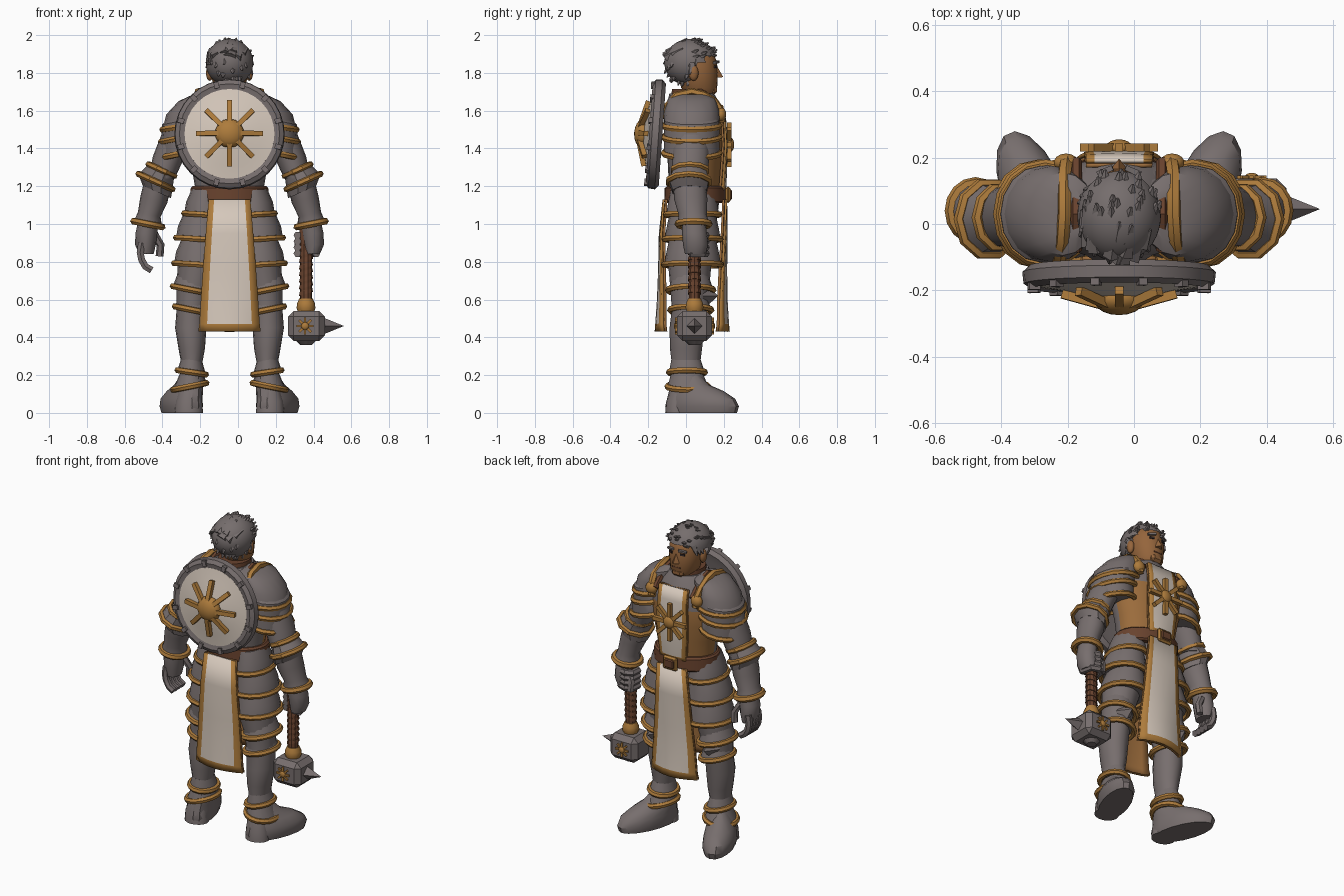
import bpy, bmesh, random
from math import sin, cos, pi, radians
from mathutils import Matrix, Vector

cube = bpy.data.objects.get("Cube")
if cube:
    bpy.data.objects.remove(cube)
random.seed(4)
X0 = -0.045  # body centre line
made = []


def material(name, *rgb):
    m = bpy.data.materials.new(name)
    m.use_nodes = True
    m.diffuse_color = (*rgb, 1)
    m.node_tree.nodes["Principled BSDF"].inputs["Base Color"].default_value = (*rgb, 1)
    return m


STEEL = material("steel", .185, .157, .155)
HAIR = material("grey hair", .18, .155, .153)
GOLD = material("gold", .42, .2, .045)
CLOTH = material("cream cloth", .67, .58, .5)
LEATHER = material("brown leather", .14, .055, .027)
TAN = material("tan lining", .33, .15, .045)
SKIN = material("skin", .3, .13, .045)
DARK = material("dark eyes", .03, .02, .02)


def finish(name, bm, *mats):
    bmesh.ops.recalc_face_normals(bm, faces=bm.faces)
    me = bpy.data.meshes.new(name)
    bm.to_mesh(me)
    bm.free()
    for m in mats:
        me.materials.append(m)
    ob = bpy.data.objects.new(name, me)
    bpy.context.collection.objects.link(ob)
    made.append(ob)
    return ob


def ring_points(r, s, n, slope, splay, x0):
    cx, cy, cz, rx, ry = r
    for i in range(n):
        u, v = cos(2 * pi * i / n), sin(2 * pi * i / n)
        y = cy + ry * v
        yield Vector((x0 + s * (cx + rx * u + splay * y), y, cz + slope * rx * u))


def loft(name, rings, *mats, s=1, n=16, slope=0, splay=0, x0=X0, rule=None, trims=(), thick=.017):
    """Skin stacked ellipses (cx, cy, z, rx, ry); gold tubes go on the rings in trims."""
    bm = bmesh.new()
    loops = [[bm.verts.new(p) for p in ring_points(r, s, n, slope, splay, x0)] for r in rings]
    for a, b in zip(loops, loops[1:]):
        for i in range(n):
            j = (i + 1) % n
            bm.faces.new((a[i], a[j], b[j], b[i]))
    bm.faces.new(loops[0])
    bm.faces.new(loops[-1])
    if rule:
        for f in bm.faces:
            f.material_index = rule(f.calc_center_median())
    for t in trims:
        tube(name + "_trim", list(ring_points(rings[t], s, n, slope, splay, x0)), thick, GOLD, True)
    return finish(name, bm, *mats)


def tube(name, pts, r, mat, closed=False):
    cu = bpy.data.curves.new(name, 'CURVE')
    cu.dimensions = '3D'
    cu.bevel_depth, cu.bevel_resolution, cu.use_fill_caps = r, 1, True
    sp = cu.splines.new('POLY')
    sp.points.add(len(pts) - 1)
    for p, c in zip(sp.points, pts):
        p.co = (*c, 1)
    sp.use_cyclic_u = closed
    tmp = bpy.data.objects.new(name, cu)
    bpy.context.collection.objects.link(tmp)
    me = bpy.data.meshes.new_from_object(tmp.evaluated_get(bpy.context.evaluated_depsgraph_get()))
    bpy.data.objects.remove(tmp)
    me.materials.clear()
    me.materials.append(mat)
    ob = bpy.data.objects.new(name, me)
    bpy.context.collection.objects.link(ob)
    made.append(ob)


def place(loc, rot=(0, 0, 0), size=(1, 1, 1)):
    m = Matrix.Translation(loc)
    for a, k in zip(rot, 'XYZ'):
        m = m @ Matrix.Rotation(a, 4, k)
    return m @ Matrix.Diagonal((*size, 1))


def box(name, mat, m, bevel=0):
    bm = bmesh.new()
    bmesh.ops.create_cube(bm, size=1, matrix=m)
    if bevel:
        bmesh.ops.bevel(bm, geom=bm.edges[:], offset=bevel, segments=1, affect='EDGES')
    finish(name, bm, mat)


def ball(name, mat, m):
    bm = bmesh.new()
    bmesh.ops.create_uvsphere(bm, u_segments=14, v_segments=9, radius=1, matrix=m)
    finish(name, bm, mat)


def cone(name, mat, m):
    bm = bmesh.new()
    bmesh.ops.create_cone(bm, segments=4, radius1=1, radius2=0, depth=2, cap_ends=True, matrix=m)
    finish(name, bm, mat)


def sun(name, m, hub, inner, outer, lift, width, tilt=0):
    """Eight-rayed emblem in the local xy plane of m."""
    ball(name + "_hub", GOLD, m @ place((0, 0, lift), size=(hub, hub, hub * .6)))
    for i in range(8):
        box(name + "_ray", GOLD, m @ Matrix.Rotation(i * pi / 4, 4, 'Z')
            @ place(((inner + outer) / 2, 0, lift), (0, tilt, 0), (outer - inner, width, width)))


def sheet(name, rows, bend, back):
    """Cloth hanging in rows of (y, z, half width), curling more towards the hem."""
    cols = (-1, -.74, -.35, 0, .35, .74, 1)
    for nm, off, mats in ((name, 0, (CLOTH, GOLD)), (name + "_lining", -.014 * back, (TAN, TAN))):
        bm = bmesh.new()
        g = [[bm.verts.new((X0 + u * w, y - back * bend * u * u * i / len(rows) + off, z)) for u in cols]
             for i, (y, z, w) in enumerate(rows)]
        for i in range(len(rows) - 1):
            for j in range(len(cols) - 1):
                f = bm.faces.new((g[i][j], g[i][j + 1], g[i + 1][j + 1], g[i + 1][j]))
                f.material_index = int(j in (0, len(cols) - 2) or i == len(rows) - 2)
        md = finish(nm, bm, *mats).modifiers.new("thickness", 'SOLIDIFY')
        md.thickness, md.offset = .012, 0


# Torso, collar, belt
loft("torso", [(0, .04, 1.0, .18, .12), (0, .045, 1.15, .175, .135), (0, .05, 1.3, .2, .145),
               (0, .05, 1.4, .225, .152), (0, .05, 1.5, .235, .155), (0, .04, 1.58, .23, .15),
               (0, .03, 1.65, .17, .13), (0, .03, 1.69, .11, .1)], STEEL, TAN, n=24,
     rule=lambda c: int(c.y > .06 and 1.15 < c.z < 1.52))
loft("collar", [(0, .04, 1.58, .185, .165), (0, .04, 1.64, .15, .14), (0, .03, 1.69, .108, .118)], STEEL)
loft("collar_lining", [(0, .03, 1.66, .1, .11), (0, .03, 1.715, .094, .104)], LEATHER)
loft("belt", [(0, .05, 1.11, .2, .155), (0, .05, 1.12, .21, .165), (0, .05, 1.19, .205, .163),
              (0, .05, 1.2, .195, .15)], LEATHER, n=24)
box("buckle", GOLD, place((X0, .222, 1.155), size=(.1, .025, .085)), .01)
box("buckle_centre", LEATHER, place((X0, .228, 1.155), size=(.066, .03, .054)), .006)

# Tabards
sheet("chest_tabard", [(.19, 1.63, .1), (.207, 1.55, .1), (.217, 1.42, .105), (.212, 1.3, .1),
                       (.208, 1.2, .09), (.204, 1.17, .09)], .02, 1)
sheet("front_tabard", [(.212, 1.13, .1), (.214, .95, .115), (.212, .75, .13), (.214, .6, .145),
                       (.222, .47, .155), (.226, .43, .16)], .06, 1)
sheet("back_tabard", [(-.118, 1.13, .11), (-.138, .95, .125), (-.142, .75, .14), (-.148, .6, .15),
                      (-.157, .47, .158), (-.16, .43, .163)], .05, -1)
sun("chest_sun", place((X0, .226, 1.42), (-pi / 2, 0, 0)), .042, .03, .118, .004, .024)

# Head
loft("head", [(0, .03, 1.62, .07, .07), (0, .035, 1.69, .07, .08), (0, .075, 1.685, .06, .075),
              (0, .07, 1.72, .085, .095), (0, .06, 1.8, .098, .108), (0, .058, 1.86, .098, .105),
              (0, .045, 1.91, .088, .098), (0, .03, 1.95, .055, .06)], SKIN, n=20)
cone("nose", SKIN, place((X0, .163, 1.81), (.12, 0, 0), (.024, .03, .036)))
box("mouth", LEATHER, place((X0, .155, 1.745), size=(.055, .022, .008)))
box("chin", SKIN, place((X0, .13, 1.71), size=(.08, .07, .05)), .015)
for s in (-1, 1):
    ball("ear", SKIN, place((X0 + s * .105, .04, 1.8), size=(.02, .026, .042)))
    box("eye", DARK, place((X0 + s * .04, .156, 1.833), (0, 0, -s * .4), (.028, .012, .012)))
    box("eyebrow", HAIR, place((X0 + s * .042, .16, 1.856), (0, s * .15, -s * .4), (.05, .016, .012)))

# Hair: a cap cut along the hairline, with broad swept locks
bm = bmesh.new()
bmesh.ops.create_icosphere(bm, subdivisions=4, radius=1, matrix=place((X0, .025, 1.855), size=(.126, .14, .125)))
hairline = lambda y: 1.745 if y < .02 else 1.86 if y < .1 else 1.89
bmesh.ops.delete(bm, geom=[f for f in bm.faces if f.calc_center_median().z < hairline(f.calc_center_median().y)],
                 context='FACES')
roots = [v.co.copy() for v in bm.verts if random.random() < .14]
centre = Vector((X0, .025, 1.84))
for p in roots:
    out = (p - centre).normalized()
    sweep = out * .5 + Vector((.15, .9, .2) if p.z > 1.88 else (0, -.2, -.9))
    m = (Matrix.Translation(p - out * .012) @ sweep.to_track_quat('Z', 'Y').to_matrix().to_4x4()
         @ Matrix.Diagonal((.03, .024, .032, 1)))
    bmesh.ops.create_cone(bm, segments=5, radius1=1, radius2=.15, depth=2, cap_ends=True, matrix=m)
for v in bm.verts:
    v.co.z = min(v.co.z, 2)
finish("hair", bm, HAIR)

# Paired armour and limbs
for s in (-1, 1):
    X = lambda dx: X0 + s * dx
    loft("shoulder_cap", [(.15, .03, 1.69, .05, .08), (.17, .03, 1.665, .1, .125), (.2, .03, 1.6, .135, .145),
                          (.22, .03, 1.52, .135, .148)], STEEL, s=s, slope=-.15, trims=[3])
    for z, dx in ((1.55, .235), (1.465, .243)):
        loft("shoulder_plate", [(dx - .01, .03, z + .03, .1, .12), (dx, .03, z, .122, .145),
                                (dx, .03, z - .09, .128, .148)], STEEL, s=s, slope=-.2, trims=[2])
    tube("shoulder_trim", [(X(a), y, z) for a, y, z in ((.155, .19, 1.54), (.16, .185, 1.6), (.165, .15, 1.65),
         (.165, .09, 1.685), (.165, .03, 1.7), (.17, -.05, 1.68), (.18, -.1, 1.62), (.19, -.12, 1.56))], .021, GOLD)
    tube("shoulder_strap", [(X(.13), y, z) for y, z in ((.19, 1.59), (.11, 1.665), (.03, 1.695), (-.08, 1.65))],
         .018, LEATHER)
    ball("shoulder_stud", GOLD, place((X(.16), .185, 1.58), size=(.038, .028, .038)))
    loft("upper_arm", [(.26, .03, 1.5, .09, .1), (.32, .025, 1.36, .085, .1), (.36, .02, 1.24, .07, .09)], STEEL, s=s)
    loft("elbow_guard", [(.36, .02, 1.285, .068, .09), (.392, .015, 1.225, .09, .11), (.385, .02, 1.17, .075, .095)],
         STEEL, s=s, n=10, slope=.45, trims=[0, 1])
    loft("forearm", [(.38, .02, 1.22, .07, .088), (.4, .025, 1.13, .072, .088), (.425, .035, 1.05, .06, .075),
                     (.432, .04, 1.0, .075, .083)], STEEL, s=s, slope=.2, trims=[3], thick=.019)
    loft("glove", [(.43, .04, 1.02, .052, .062), (.44, .045, .95, .058, .066), (.445, .05, .89, .055, .066),
                   (.44, .05, .84, .038, .055)], STEEL, s=s, n=12)
    for i in range(4):  # one relaxed hand, one fist around the grip
        y, z = .1 - i * .032, .94 - i * .032
        if s < 0:
            path = [(.465, y, .9), (.473, y, .85), (.465, y, .81), (.445, y, .775), (.412, y, .755)]
        else:
            path = [(.46, .02, z), (.445, .09, z), (.4, .105, z), (.365, .085, z), (.36, .03, z)]
        tube("finger", [(X(a), b, c) for a, b, c in path], .021, STEEL)
    tube("thumb", [(X(a), b, c) for a, b, c in ((.4, .08, .95), (.365, .095, .89), (.37, .1, .83))], .021, STEEL)

    # Hip plates, leg, knee, boot
    for z, dx, rx, ry in ((1.05, .13, .11, .14), (.92, .148, .135, .148), (.785, .155, .138, .15)):
        loft("hip_plate", [(dx - .01, .035, z + .13, rx - .03, ry - .025), (dx, .035, z + .06, rx - .01, ry - .01),
                           (dx, .035, z, rx, ry)], STEEL, s=s, slope=.06, trims=[2])
    loft("leg", [(.15, .02, .85, .12, .12), (.185, .02, .68, .095, .105), (.2, .015, .55, .08, .09),
                 (.205, .005, .45, .083, .092), (.2, .0, .34, .07, .085), (.2, 0, .22, .048, .07),
                 (.205, 0, .1, .05, .075)], STEEL, s=s)
    for z, k in ((.65, .105), (.545, .094)):
        loft("knee_guard", [(.19, .025, z + .07, k - .02, k - .008), (.195, .025, z, k, k + .015)], STEEL,
             s=s, slope=.2, trims=[1])
    cone("knee_cap", STEEL, place((X(.2), .13, .62), (-pi / 2, 0, 0), (.06, .075, .04)))
    loft("ankle_plate", [(.2, 0, .28, .056, .078), (.2, .005, .215, .075, .095)], STEEL, s=s, slope=.15, trims=[1])
    loft("boot_cuff", [(.203, .005, .22, .06, .08), (.21, .01, .14, .088, .108)], STEEL, s=s, slope=-.2, trims=[1])
    loft("boot", [(.23, .085, 0, .09, .185), (.23, .085, .035, .1, .195), (.23, .08, .075, .098, .18),
                  (.22, .055, .115, .086, .145), (.21, .02, .15, .07, .1), (.205, 0, .2, .05, .075)],
         STEEL, s=s, splay=.3)
    loft("boot_heel", [(.215, -.045, 0, .075, .065), (.215, -.045, .06, .07, .06), (.21, -.03, .13, .055, .05)],
         STEEL, s=s)

# Round shield slung on the back
S = place((X0, -.155, 1.475), (pi / 2 - .07, 0, 0))
plate = loft("shield_rim", [(0, 0, -.02, .22, .22), (0, 0, -.03, .27, .27), (0, 0, -.01, .292, .292),
                            (0, 0, .025, .288, .288), (0, 0, .04, .265, .265), (0, 0, .032, .235, .235)],
             STEEL, n=32, x0=0)
face = loft("shield_face", [(0, 0, .0, .24, .24), (0, 0, .034, .238, .238), (0, 0, .045, .17, .17),
                            (0, 0, .07, .06, .06), (0, 0, .075, .01, .01)], CLOTH, n=32, x0=0)
for ob in (plate, face):
    ob.matrix_world = S
sun("shield_sun", S, .078, .05, .175, .073, .026, .27)
for i in range(12):
    a = (i + .5) * pi / 6
    box("shield_rivet", STEEL, S @ place((.266 * cos(a), .266 * sin(a), .034), (0, 0, a), (.034, .026, .028)))

# War hammer
HX, HY = .36, .045
loft("hammer_grip", [(HX, HY, .99, .024, .024), (HX, HY, .97, .034, .034), (HX, HY, .88, .032, .032),
                     (HX, HY, .6, .032, .032)], LEATHER, n=10, x0=0)
for i in range(7):
    loft("grip_wrap", [(HX, HY, .63 + i * .035, .037, .037), (HX, HY, .65 + i * .035, .034, .034)], LEATHER,
         n=10, x0=0, slope=.3)
loft("hammer_collar", [(HX, HY, .53, .04, .04), (HX, HY, .555, .05, .05), (HX, HY, .58, .047, .047),
                       (HX, HY, .605, .036, .036)], GOLD, n=10, x0=0)
box("hammer_head", STEEL, place((.362, HY, .46), size=(.195, .185, .16)), .03)
loft("hammer_base", [(HX, HY, .36, .03, .03), (HX, HY, .385, .055, .055)], STEEL, n=8, x0=0)
cone("hammer_spike", STEEL, place((.508, HY, .46), (0, pi / 2, 0), (.043, .043, .053)))
for d in (-1, 1):
    sun("hammer_sun", place((.355, HY + d * .092, .46), (-d * pi / 2, 0, 0)), .022, .01, .045, .004, .012)

# Shading
bpy.ops.object.select_all(action='DESELECT')
for ob in made:
    ob.select_set(True)
bpy.context.view_layer.objects.active = made[0]
bpy.ops.object.shade_smooth_by_angle(angle=radians(35))
